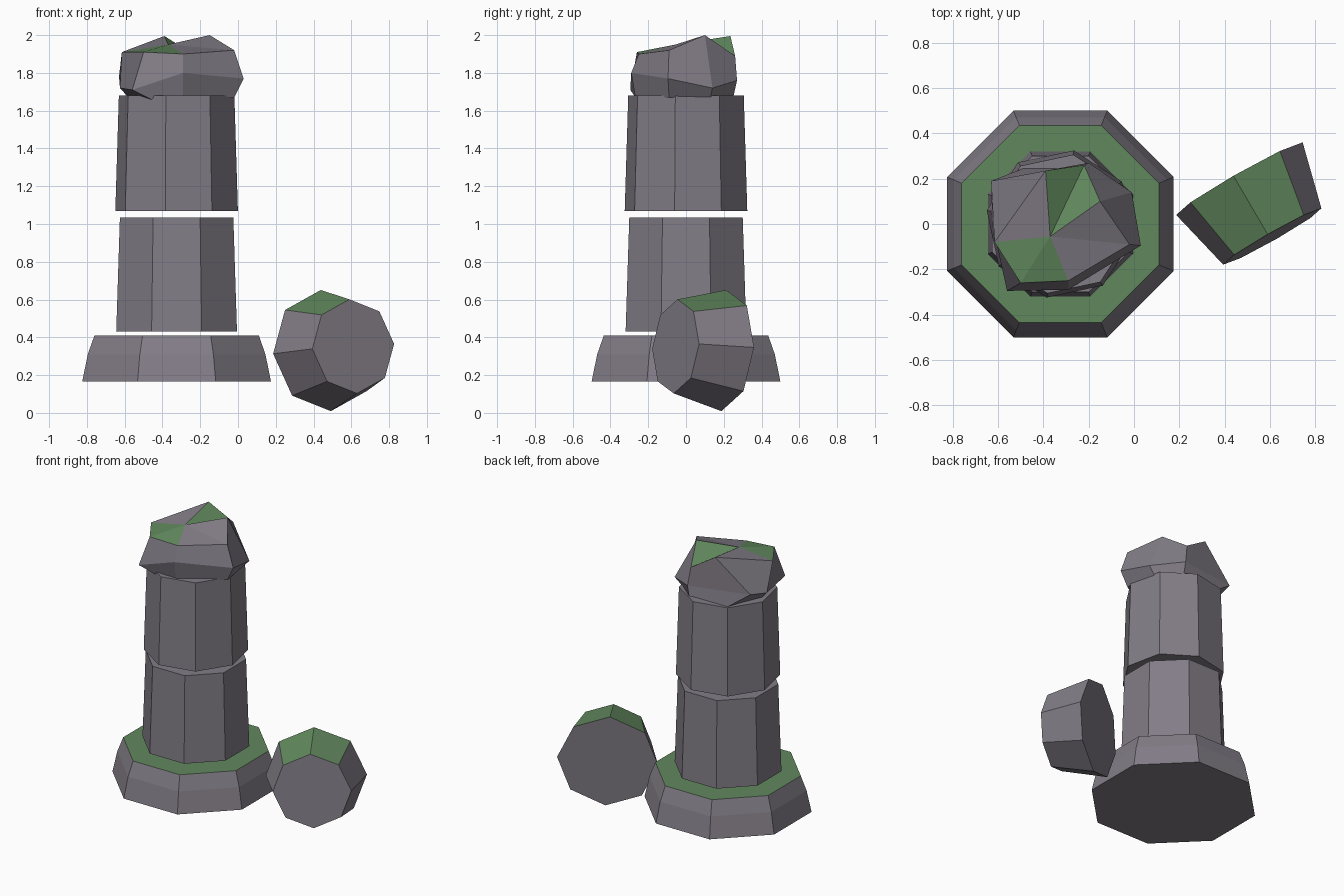
import bpy
import bmesh
from math import radians
from mathutils import Matrix, Vector

default_cube = bpy.data.objects.get("Cube")
if default_cube:
    bpy.data.objects.remove(default_cube, do_unlink=True)


def make_material(name, colour):
    material = bpy.data.materials.new(name)
    material.use_nodes = True
    material.diffuse_color = colour
    material.node_tree.nodes["Principled BSDF"].inputs["Base Color"].default_value = colour
    return material


STONE = make_material("grey stone", (0.225, 0.205, 0.24, 1))
MOSS = make_material("green moss", (0.12, 0.25, 0.11, 1))
COLUMN_X = -0.325


def finish(bm, name, is_mossy):
    """Turn a bmesh into a flat shaded stone object, with moss where the rule says."""
    bmesh.ops.recalc_face_normals(bm, faces=bm.faces)
    bm.normal_update()
    for face in bm.faces:
        face.material_index = int(is_mossy(face))
    mesh = bpy.data.meshes.new(name)
    bm.to_mesh(mesh)
    bm.free()
    mesh.materials.append(STONE)
    mesh.materials.append(MOSS)
    obj = bpy.data.objects.new(name, mesh)
    bpy.context.collection.objects.link(obj)
    return obj


def loft(bm, rings):
    """Join vertex rings of equal length with quads."""
    for lower, upper in zip(rings, rings[1:]):
        count = len(lower)
        for i in range(count):
            j = (i + 1) % count
            bm.faces.new((lower[i], lower[j], upper[j], upper[i]))


def octagon_stack(name, profile, turn, matrix, is_mossy=lambda face: False):
    """Eight-sided turned block from (radius, height) pairs, capped at both ends."""
    bm = bmesh.new()
    rings = []
    for radius, height in profile:
        ring = []
        for i in range(8):
            spin = Matrix.Rotation(radians(turn + i * 45), 3, "Z")
            ring.append(bm.verts.new(matrix @ (spin @ Vector((radius, 0, height)))))
        rings.append(ring)
    loft(bm, rings)
    bm.faces.new(rings[0])
    bm.faces.new(rings[-1])
    return finish(bm, name, is_mossy)


# Standing column: mossy plinth and two tapering drums
upright = Matrix.Translation((COLUMN_X, 0, 0))
octagon_stack("plinth", [(0.541, 0.165), (0.509, 0.31), (0.471, 0.41)], 22.5,
              upright, lambda face: face.normal.z > 0.9)
octagon_stack("lower_drum", [(0.346, 0.43), (0.325, 1.035)], 22.5, upright)
octagon_stack("upper_drum", [(0.33, 1.07), (0.311, 1.68)], -10.5, upright)

# Fallen drum on its side, moss on the two upper faces
back_centre = Vector((0.465, 0.2, 0.33))
front_centre = Vector((0.61, -0.055, 0.352))
axis = front_centre - back_centre
lying = Matrix.Translation(back_centre) @ axis.to_track_quat("Z", "Y").to_matrix().to_4x4()
octagon_stack("fallen_drum", [(0.322, 0), (0.25, axis.length)], 3, lying,
              lambda face: face.normal.z > 0.7)

# Broken capital: rough lump with a fan of mossy and bare facets on top
bottom = [(-0.58, 0, 1.67), (-0.46, -0.26, 1.66), (-0.29, -0.27, 1.68), (-0.02, -0.09, 1.67),
          (-0.06, 0.13, 1.67), (-0.2, 0.25, 1.67), (-0.45, 0.26, 1.65)]
middle = [(-0.625, 0, 1.72), (-0.56, -0.295, 1.71), (-0.29, -0.29, 1.8), (0.03, -0.095, 1.77),
          (-0.01, 0.14, 1.72), (-0.2, 0.27, 1.76), (-0.63, 0.19, 1.78)]
top = [(-0.615, -0.08, 1.91), (-0.5, -0.26, 1.91), (-0.29, -0.25, 1.9), (-0.02, -0.09, 1.92),
       (-0.15, 0.1, 2), (-0.22, 0.26, 1.89), (-0.39, 0.235, 1.995)]
bm = bmesh.new()
rings = [[bm.verts.new(point) for point in ring] for ring in (bottom, middle, top)]
loft(bm, rings)
bm.faces.new(rings[0])
peak = bm.verts.new((-0.37, -0.055, 1.95))
mossy_facets = set()
for i, vert in enumerate(rings[-1]):
    facet = bm.faces.new((vert, rings[-1][(i + 1) % len(top)], peak))
    if i in (0, 1, 4, 5):
        mossy_facets.add(facet)
finish(bm, "broken_capital", lambda face: face in mossy_facets)
